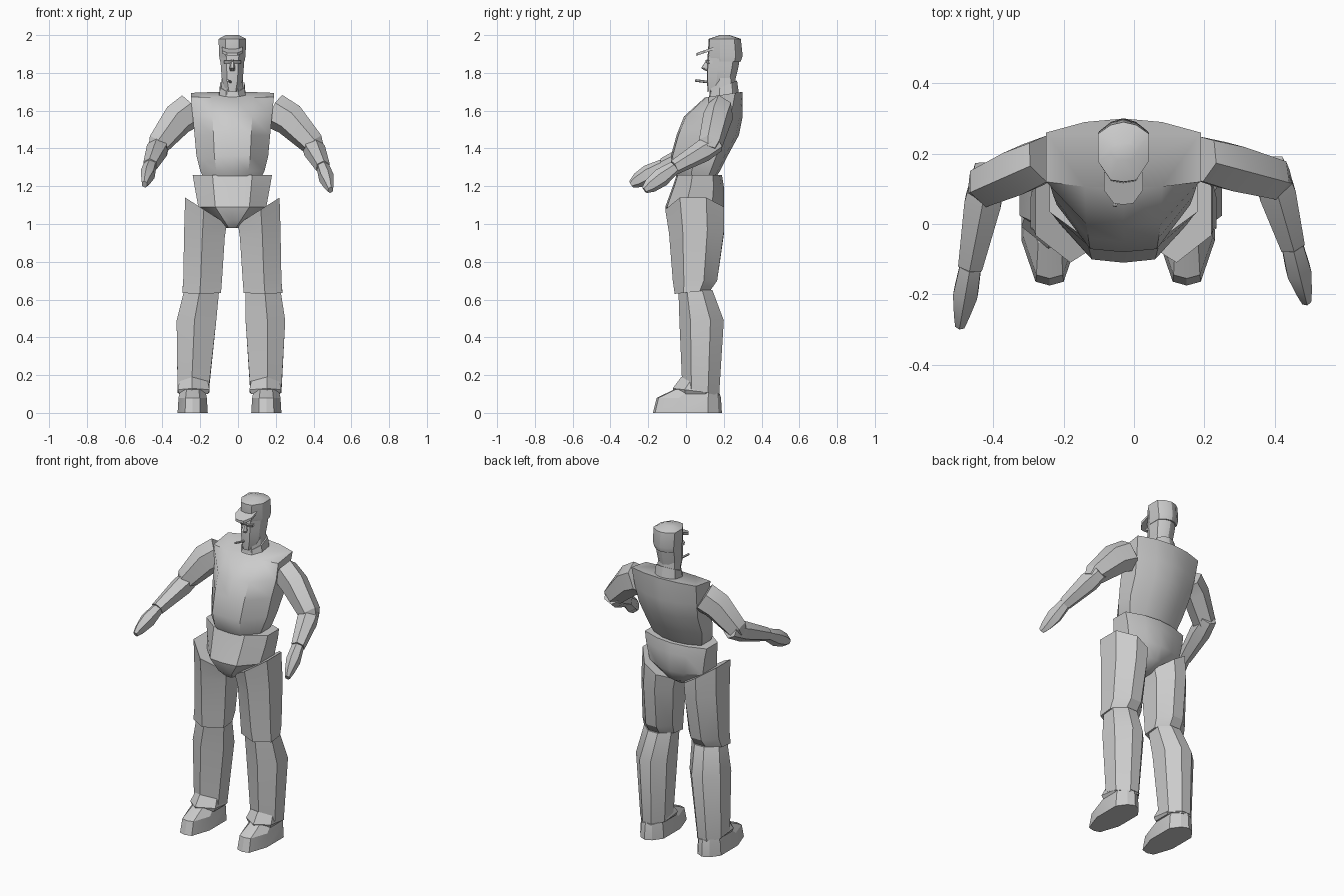
import bpy, bmesh, math
from mathutils import Vector

cube = bpy.data.objects.get("Cube")
if cube:
    bpy.data.objects.remove(cube, do_unlink=True)

GREY = (0.6, 0.6, 0.6, 1)
material = bpy.data.materials.new("plain grey")
material.use_nodes = True
material.diffuse_color = GREY
material.node_tree.nodes["Principled BSDF"].inputs["Base Color"].default_value = GREY
MIDDLE = -0.03  # the body's own middle line


def mix(a, b, t):
    return a + (b - a) * t


def loft(name, *rings, angle=25):
    """Skin a stack of equal-sized rings and close both ends."""
    bm = bmesh.new()
    loops = [[bm.verts.new(point) for point in ring] for ring in rings]
    for lower, upper in zip(loops, loops[1:]):
        for i in range(len(lower)):
            bm.faces.new((lower[i - 1], lower[i], upper[i], upper[i - 1]))
    bm.faces.new(loops[0])
    bm.faces.new(loops[-1])
    bmesh.ops.recalc_face_normals(bm, faces=bm.faces)
    mesh = bpy.data.meshes.new(name)
    bm.to_mesh(mesh)
    bm.free()
    mesh.materials.append(material)
    part = bpy.data.objects.new(name, mesh)
    bpy.context.collection.objects.link(part)
    bpy.ops.object.select_all(action='DESELECT')
    part.select_set(True)
    bpy.context.view_layer.objects.active = part
    bpy.ops.object.shade_smooth_by_angle(angle=math.radians(angle))


def ring(z, half, front, back, corner=.35, tilt=0, centre=MIDDLE):
    """Symmetric ten-sided section; tilt raises its back edge."""
    outline = ((0, 0), (.5, .03), (1, corner), (1, .8), (.5, .95), (0, 1))
    right = [(half * u, v) for u, v in outline]
    left = [(-u, v) for u, v in reversed(right[1:-1])]
    return [Vector((centre + u, mix(front, back, v), z + tilt * v))
            for u, v in right + left]


def leg_ring(side, z, inner, outer, front, back, rise=0, tilt=0):
    """Leg section with a front ridge; rise lifts its outer edge."""
    outline = ((.55, 0), (1, .25), (1, .7), (.65, 1), (.3, 1), (0, .7), (0, .25))
    return [Vector((MIDDLE + side * mix(inner, outer, u), mix(front, back, v),
                    z + rise * u + tilt * v)) for u, v in outline]


def sweep(name, *stations):
    """Six-sided tube through (point, half width, half height) stations."""
    points = [station[0] for station in stations]
    rings = []
    for i, (point, wide, high) in enumerate(stations):
        ahead = points[min(i + 1, len(points) - 1)] - points[max(i - 1, 0)]
        across = ahead.cross(Vector((0, 0, 1))).normalized()
        up = across.cross(ahead.normalized())
        angles = [math.tau * (k + .5) / 6 for k in range(6)]
        rings.append([point + across * wide * math.cos(a) + up * high * math.sin(a)
                      for a in angles])
    loft(name, *rings)


# Torso, from shoulders to waist
loft("torso",
     ring(z=1.67, half=.22, front=.1, back=.3, corner=.1, tilt=.03),
     ring(z=1.57, half=.21, front=-.01, back=.3, corner=.4),
     ring(z=1.47, half=.2, front=-.05, back=.28, corner=.4),
     ring(z=1.36, half=.19, front=-.08, back=.22, corner=.45),
     ring(z=1.28, half=.17, front=-.07, back=.18, corner=.4),
     ring(z=1.22, half=.14, front=-.03, back=.14),
     angle=35)

# Pelvis with a flared belt line and a narrow crotch
loft("pelvis",
     ring(z=1.26, half=.21, front=-.05, back=.19),
     ring(z=1.2, half=.2, front=-.07, back=.2),
     ring(z=1.09, half=.18, front=-.11, back=.2),
     ring(z=1.02, half=.09, front=-.09, back=.16),
     ring(z=.98, half=.04, front=-.05, back=.1),
     angle=35)

# Legs and feet; the right shin stands a little further out
for side, word, splay in ((1, "left", 0), (-1, "right", .03)):
    loft(word + "_thigh",
         leg_ring(side, z=1, inner=.03, outer=.25, front=-.11, back=.2, rise=.14),
         leg_ring(side, z=.93, inner=.04, outer=.255, front=-.09, back=.2, rise=.04),
         leg_ring(side, z=.7, inner=.055, outer=.26, front=-.07, back=.165),
         leg_ring(side, z=.63, inner=.06, outer=.265, front=-.06, back=.13, tilt=.02))
    loft(word + "_shin",
         leg_ring(side, z=.65, inner=.07, outer=.255, front=-.04, back=.14),
         leg_ring(side, z=.49, inner=.07 + splay / 2, outer=.28 + splay / 2,
                  front=-.035, back=.2),
         leg_ring(side, z=.14, inner=.095 + splay, outer=.26 + splay,
                  front=-.02, back=.175, tilt=-.05))
    # Sloping trouser cuff over the instep
    loft(word + "_cuff",
         leg_ring(side, z=.19, inner=.1 + splay, outer=.25 + splay,
                  front=-.025, back=.165, tilt=-.09),
         leg_ring(side, z=.13, inner=.09 + splay, outer=.26 + splay,
                  front=-.07, back=.18, tilt=-.03),
         leg_ring(side, z=.1, inner=.1 + splay, outer=.25 + splay,
                  front=-.06, back=.17))
    ankle = MIDDLE + side * (.18 + splay)
    loft(word + "_foot",
         ring(z=0, half=.08, front=-.175, back=.19, centre=ankle),
         ring(z=.08, half=.075, front=-.155, back=.185, centre=ankle),
         ring(z=.125, half=.065, front=-.06, back=.17, centre=ankle))

# Arms, bent forward; each side has its own pose
poses = {
    "left": ((.19, .185, 1.6), (.395, .13, 1.41), (.45, -.06, 1.3), (.49, -.22, 1.18)),
    "right": ((-.25, .185, 1.6), (-.42, .11, 1.41), (-.465, -.12, 1.31), (-.495, -.29, 1.21)),
}
for word, joints in poses.items():
    shoulder, elbow, wrist, tip = (Vector(joint) for joint in joints)
    raised = Vector((0, 0, .03))
    sweep(word + "_upper_arm",
          (shoulder, .07, .095),
          (mix(shoulder, elbow, .4) + raised, .075, .09),
          (elbow + raised / 2, .065, .065),
          (mix(shoulder, elbow, 1.1), .04, .045))
    sweep(word + "_forearm",
          (mix(wrist, elbow, 1.2), .05, .05),
          (mix(wrist, elbow, .8), .06, .06),
          (wrist, .04, .04))
    sweep(word + "_hand",
          (wrist, .035, .035),
          (mix(wrist, tip, .45), .04, .05),
          (mix(wrist, tip, .8), .025, .04),
          (tip, .015, .02))

# Neck and open collar
loft("neck",
     ring(z=1.66, half=.06, front=.12, back=.27),
     ring(z=1.8, half=.055, front=.14, back=.26))
loft("collar",
     ring(z=1.67, half=.07, front=.12, back=.28, tilt=.02),
     ring(z=1.7, half=.065, front=.13, back=.27, tilt=.06))

# Head tapering to the jaw
loft("head",
     ring(z=1.9, half=.065, front=.115, back=.29),
     ring(z=1.82, half=.06, front=.11, back=.275),
     ring(z=1.76, half=.055, front=.11, back=.26),
     ring(z=1.7, half=.035, front=.115, back=.21, tilt=.02))

# Cap with a peak
loft("cap",
     ring(z=2, half=.035, front=.18, back=.23),
     ring(z=1.98, half=.073, front=.12, back=.29),
     ring(z=1.89, half=.07, front=.115, back=.3),
     ring(z=1.86, half=.065, front=.125, back=.29))
loft("cap_peak",
     ring(z=1.905, half=.055, front=.055, back=.17, tilt=.04),
     ring(z=1.89, half=.055, front=.055, back=.17, tilt=.04))

# Face details
loft("brow",
     ring(z=1.865, half=.045, front=.1, back=.15),
     ring(z=1.85, half=.045, front=.11, back=.15))
loft("nose",
     ring(z=1.87, half=.008, front=.11, back=.13),
     ring(z=1.825, half=.015, front=.08, back=.13),
     ring(z=1.81, half=.012, front=.105, back=.13))
sweep("cigar",
      (Vector((-.035, .13, 1.75)), .007, .007),
      (Vector((-.055, .05, 1.76)), .007, .007))
